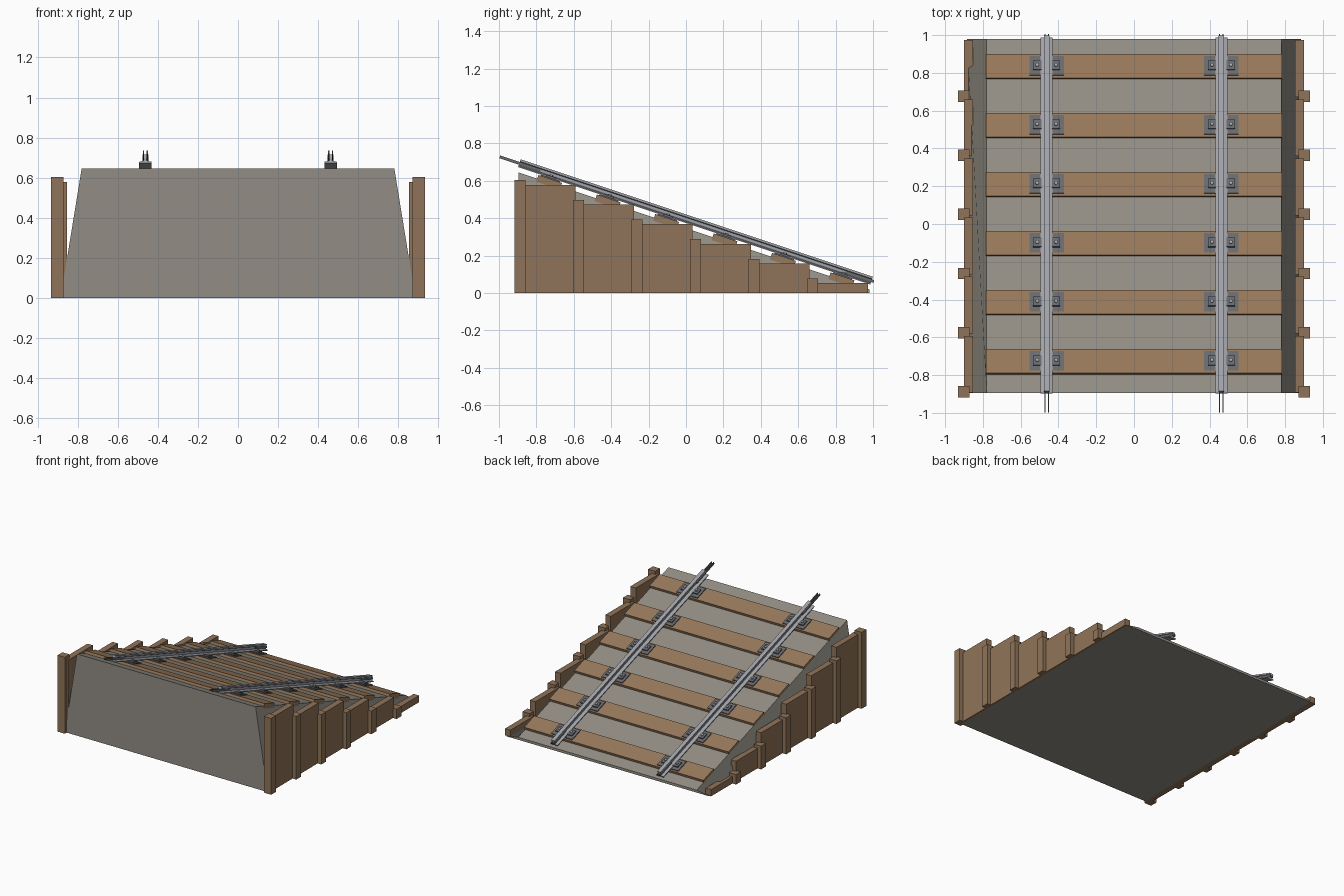
import bpy, bmesh, math
from mathutils import Matrix, Vector

cube = bpy.data.objects.get("Cube")
if cube:
    bpy.data.objects.remove(cube)


def material(name, rgb):
    m = bpy.data.materials.new(name)
    m.use_nodes = True
    m.diffuse_color = (*rgb, 1)
    m.node_tree.nodes["Principled BSDF"].inputs["Base Color"].default_value = (*rgb, 1)
    return m


GRAVEL = material("gravel grey", (0.29, 0.27, 0.235))
WOOD = material("retaining wood", (0.28, 0.175, 0.10))
TIE = material("sleeper wood", (0.31, 0.19, 0.105))
STEEL = material("rail steel", (0.36, 0.37, 0.40))
IRON = material("dark iron", (0.14, 0.145, 0.155))
BOLT = material("bolt steel", (0.40, 0.41, 0.43))

FRONT, BACK = -0.895, 0.98
TOP, LOW = 0.645, 0.02
ANGLE = math.atan2(TOP - LOW, BACK - FRONT)
# Frame lying on the ramp: y runs downhill, z is the distance off the surface
SLOPE = (Matrix.Translation((0, (FRONT + BACK) / 2, (TOP + LOW) / 2))
         @ Matrix.Rotation(-ANGLE, 4, 'X'))


def finish(name, bm, mat, frame=Matrix()):
    bmesh.ops.recalc_face_normals(bm, faces=bm.faces)
    me = bpy.data.meshes.new(name)
    bm.to_mesh(me)
    bm.free()
    me.materials.append(mat)
    ob = bpy.data.objects.new(name, me)
    ob.matrix_world = frame
    bpy.context.collection.objects.link(ob)
    return ob


def box(name, x, y, z, mat, frame=Matrix()):
    """Box from (min, max) pairs on each axis."""
    bm = bmesh.new()
    lo, hi = Vector((x[0], y[0], z[0])), Vector((x[1], y[1], z[1]))
    size = Matrix.Diagonal((*(hi - lo), 1))
    bmesh.ops.create_cube(bm, size=1, matrix=Matrix.Translation((lo + hi) / 2) @ size)
    return finish(name, bm, mat, frame)


def around(c, half):
    return (c - half, c + half)


# Sloping embankment with battered sides
bm = bmesh.new()
rings = []
for y, z in ((FRONT, TOP), (BACK, LOW)):
    rings.append([bm.verts.new(p) for p in
                  ((-0.885, y, 0), (0.885, y, 0), (0.78, y, z), (-0.78, y, z))])
bm.faces.new(rings[0])
bm.faces.new(rings[1])
for i in range(4):
    j = (i + 1) % 4
    bm.faces.new((rings[0][i], rings[0][j], rings[1][j], rings[1][i]))
finish("embankment", bm, GRAVEL)

# Stepped retaining boards and posts on both sides
PITCH = 0.313
for side, label in ((1, "left"), (-1, "right")):
    for i in range(6):
        y = -0.905 + PITCH * i
        drop = 0.105 * i
        box(f"{label}_board_{i}", sorted((side * 0.853, side * 0.9)),
            (y + 0.012, y + PITCH), (0, 0.578 - drop), WOOD)
        box(f"{label}_post_{i}", sorted((side * 0.87, side * 0.932)),
            (y - 0.013, y + 0.047), (0, 0.603 - drop), WOOD)

# Rail cross-section: one half, mirrored
HALF = ((0.032, 0.026), (0.032, 0.032), (0.007, 0.038),
        (0.007, 0.054), (0.015, 0.058), (0.015, 0.07))
SECTION = list(HALF) + [(-x, z) for x, z in reversed(HALF)]


def rail(name, x, start, end):
    bm = bmesh.new()
    face = bm.faces.new([bm.verts.new((x + px, start, pz)) for px, pz in SECTION])
    out = bmesh.ops.extrude_face_region(bm, geom=[face])
    moved = [v for v in out["geom"] if isinstance(v, bmesh.types.BMVert)]
    bmesh.ops.translate(bm, verts=moved, vec=(0, end - start, 0))
    return finish(name, bm, STEEL, SLOPE)


RAILS = ((0.4625, "left"), (-0.4625, "right"))
for x, label in RAILS:
    rail(f"{label}_rail", x, -1.0, 0.985)
    # Joining bars on both sides of the web, at both ends
    for s in (-1, 1):
        bar_x = around(x + s * 0.0095, 0.003)
        box(f"{label}_upper_bar", bar_x, (-1.11, -0.88), (0.039, 0.055), IRON, SLOPE)
        box(f"{label}_lower_bar", bar_x, (0.84, 0.998), (0.039, 0.055), IRON, SLOPE)

# Sleepers with base plates, clips and bolts
for i in range(6):
    y = (-0.732 + 0.3125 * i - (FRONT + BACK) / 2) / math.cos(ANGLE)
    box(f"sleeper_{i}", (-0.783, 0.783), around(y, 0.067), (-0.03, 0.02), TIE, SLOPE)
    for x, label in RAILS:
        box(f"{label}_plate_{i}", around(x, 0.092), around(y, 0.054),
            (0.015, 0.027), IRON, SLOPE)
        for s in (-1, 1):
            cx = x + s * 0.05
            box(f"{label}_clip_{i}", around(cx, 0.022), around(y, 0.026),
                (0.025, 0.036), IRON, SLOPE)
            bm = bmesh.new()
            bmesh.ops.create_cone(bm, cap_ends=True, segments=6, radius1=0.01,
                                  radius2=0.01, depth=0.012,
                                  matrix=Matrix.Translation((cx, y, 0.038)))
            finish(f"{label}_bolt_{i}", bm, BOLT, SLOPE)
